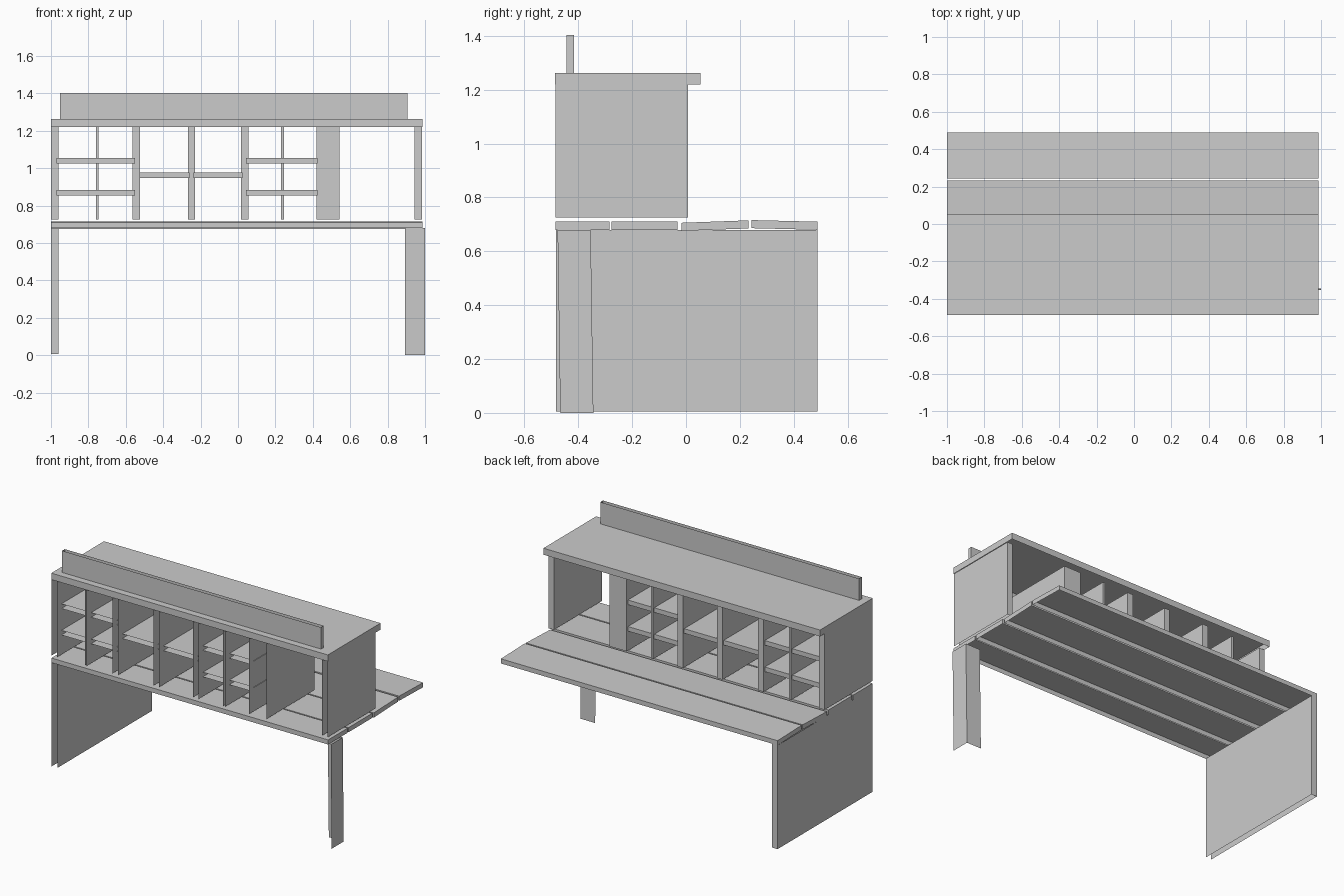
import bpy

if "Cube" in bpy.data.objects:
    bpy.data.objects.remove(bpy.data.objects["Cube"])


def build(name, verts, faces):
    mesh = bpy.data.meshes.new(name)
    mesh.from_pydata(verts, [], faces)
    obj = bpy.data.objects.new(name, mesh)
    bpy.context.collection.objects.link(obj)
    return obj


SIDES = {'bottom': (0, 3, 2, 1), 'top': (4, 5, 6, 7), 'front': (0, 1, 5, 4),
         'right': (1, 2, 6, 5), 'back': (2, 3, 7, 6), 'left': (3, 0, 4, 7)}


def box(name, x0, x1, y0, y1, z0, z1, open_sides=(), rise=0.0):
    """Box with optional open sides; rise lifts its rear edge."""
    verts = [(x, y, z + (rise if y == y1 else 0.0)) for z in (z0, z1)
             for x, y in ((x0, y0), (x1, y0), (x1, y1), (x0, y1))]
    return build(name, verts, [f for s, f in SIDES.items() if s not in open_sides])


# Desk top: four planks open underneath, the two rear ones slightly warped
planks = [(-0.485, -0.285, 0.68, 0.0), (-0.276, -0.032, 0.68, 0.0),
          (-0.016, 0.232, 0.676, 0.009), (0.243, 0.489, 0.686, -0.006)]
for y0, y1, z, rise in planks:
    box("desk_plank", -1.0, 0.987, y0, y1, z, z + 0.03, ('bottom',), rise)

# Full-depth left leg panel
box("left_leg_panel", -1.0, -0.96, -0.482, 0.489, 0.006, 0.68,
    ('front', 'bottom', 'top'))

# Right leg: two thin sheets in an L, leaning slightly
leg = [(1.0, -0.467), (1.0, -0.344), (0.893, -0.344)]
build("right_leg",
      [(x, y, 0.0) for x, y in leg] + [(x, y - 0.01, 0.68) for x, y in leg],
      [(0, 1, 4, 3), (1, 2, 5, 4)])

# Hutch roof and sign board
box("hutch_top", -1.0, 0.986, -0.487, 0.054, 1.22, 1.262, ('bottom',))
box("sign_board", -0.952, 0.907, -0.443, -0.416, 1.262, 1.403, ('top', 'bottom'))

# Upright walls and dividers
uprights = [(-1.0, -0.96), (-0.76, -0.747), (-0.563, -0.523), (-0.268, -0.229),
            (0.016, 0.056), (0.231, 0.246), (0.42, 0.543), (0.943, 0.983)]
for x0, x1 in uprights:
    box("hutch_upright", x0, x1, -0.485, 0.008, 0.726, 1.22,
        ('front', 'top', 'bottom'))

# Pigeonhole shelves
shelves = [(-0.97, -0.55, 1.025), (-0.97, -0.55, 0.853),
           (-0.526, -0.26, 0.947), (-0.238, 0.024, 0.947),
           (0.042, 0.424, 1.025), (0.042, 0.424, 0.853)]
for x0, x1, z in shelves:
    box("pigeonhole_shelf", x0, x1, -0.44, -0.004, z, z + 0.03, ('front',))
